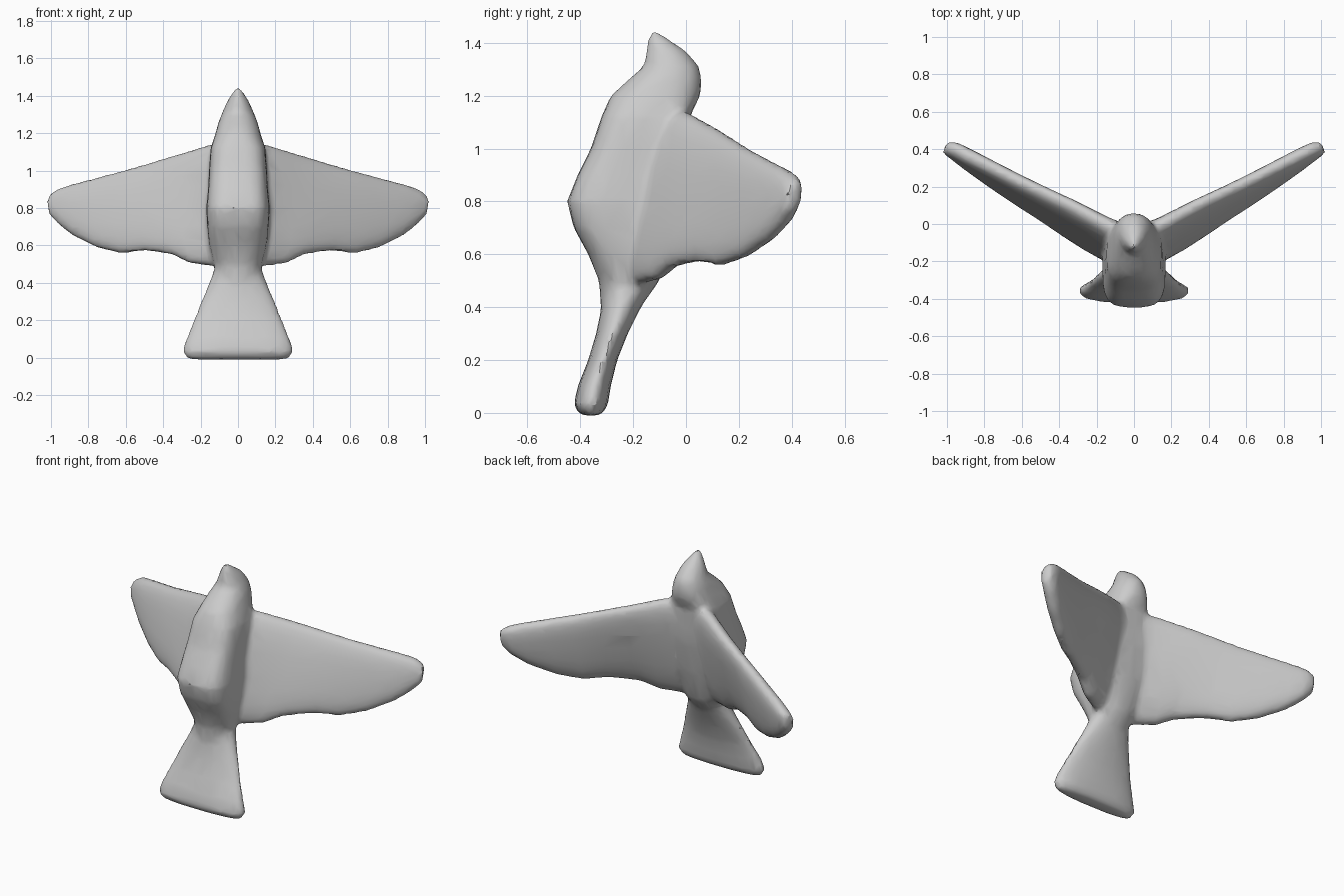
import bpy, bmesh
from math import sin, cos, tau
from mathutils import Vector

if "Cube" in bpy.data.objects:
    bpy.data.objects.remove(bpy.data.objects["Cube"])

grey = bpy.data.materials.new("clay grey")
grey.use_nodes = True
grey.diffuse_color = (0.6, 0.6, 0.6, 1)
grey.node_tree.nodes["Principled BSDF"].inputs["Base Color"].default_value = (0.6, 0.6, 0.6, 1)


def oval(center, a, b, power=2.0, sides=24):
    """Superellipse ring spanned by the half-axis vectors a and b."""
    def bend(v):
        return abs(v) ** (2 / power) * (1 if v >= 0 else -1)
    return [center + a * bend(cos(tau * i / sides)) + b * bend(sin(tau * i / sides))
            for i in range(sides)]


def loft(bm, rings):
    """Skin a row of rings and cap both ends."""
    loops = [[bm.verts.new(p) for p in ring] for ring in rings]
    for low, high in zip(loops, loops[1:]):
        for i in range(len(low)):
            j = (i + 1) % len(low)
            bm.faces.new((low[i], low[j], high[j], high[i]))
    bm.faces.new(loops[0][::-1])
    bm.faces.new(loops[-1])


def upright(rows):
    """Rings stacked in z from (z, front y, back y, half width, squareness)."""
    return [oval(Vector((0, (f + b) / 2, z)), Vector((w, 0, 0)),
                 Vector((0, (b - f) / 2, 0)), p) for z, f, b, w, p in rows]


bm = bmesh.new()

# Body, from the rump up to the beak
loft(bm, upright([
    (0.36, -0.32, -0.20, 0.09, 2), (0.50, -0.33, -0.10, 0.13, 2.3),
    (0.60, -0.37, -0.07, 0.155, 2.8), (0.70, -0.425, -0.04, 0.165, 3.3),
    (0.80, -0.45, -0.02, 0.17, 3.5), (0.90, -0.41, 0.0, 0.16, 3.5),
    (1.00, -0.36, 0.01, 0.155, 3.3), (1.12, -0.32, 0.015, 0.147, 3),
    (1.20, -0.285, 0.055, 0.12, 2.5), (1.26, -0.22, 0.06, 0.105, 2.2),
    (1.31, -0.16, 0.05, 0.085, 2), (1.37, -0.15, 0.0, 0.06, 2),
    (1.41, -0.145, -0.06, 0.035, 2), (1.445, -0.14, -0.11, 0.012, 2)]))

# Fanned tail
loft(bm, upright([
    (-0.01, -0.40, -0.32, 0.27, 2.5), (0.03, -0.425, -0.295, 0.30, 2.5),
    (0.10, -0.41, -0.285, 0.28, 2.3), (0.20, -0.37, -0.26, 0.24, 2),
    (0.30, -0.34, -0.22, 0.20, 2), (0.40, -0.32, -0.17, 0.155, 2),
    (0.52, -0.32, -0.10, 0.11, 2)]))

# Wings: x, leading edge (y, z), trailing edge (y, z), half thickness
wing = [
    (0.00, -0.06, 1.13, -0.21, 0.49, 0.07), (0.15, 0.0, 1.14, -0.16, 0.49, 0.065),
    (0.25, 0.055, 1.11, -0.11, 0.50, 0.06), (0.35, 0.11, 1.08, -0.05, 0.55, 0.055),
    (0.50, 0.18, 1.035, 0.05, 0.57, 0.05), (0.62, 0.235, 1.0, 0.13, 0.555, 0.05),
    (0.75, 0.30, 0.965, 0.22, 0.585, 0.048), (0.88, 0.365, 0.93, 0.315, 0.65, 0.045),
    (0.96, 0.405, 0.905, 0.375, 0.715, 0.04), (1.01, 0.42, 0.87, 0.40, 0.77, 0.03)]
for side in (1, -1):
    rings = []
    for x, ly, lz, ty, tz, t in wing:
        lead, trail = Vector((side * x, ly, lz)), Vector((side * x, ty, tz))
        rings.append(oval((lead + trail) / 2, (lead - trail) / 2,
                          Vector((-side * 0.5 * t, t, 0)), 2.6))
    loft(bm, rings)

bmesh.ops.recalc_face_normals(bm, faces=bm.faces)
mesh = bpy.data.meshes.new("bird")
bm.to_mesh(mesh)
bm.free()
mesh.materials.append(grey)
bird = bpy.data.objects.new("bird", mesh)
bpy.context.collection.objects.link(bird)
bpy.context.view_layer.objects.active = bird
bird.select_set(True)

# Fuse the parts into one softly faceted carving
remesh = bird.modifiers.new("fuse", "REMESH")
remesh.mode = "VOXEL"
remesh.voxel_size = 0.016
soften = bird.modifiers.new("soften", "SMOOTH")
soften.factor = 0.5
soften.iterations = 8
facet = bird.modifiers.new("facet", "DECIMATE")
facet.ratio = 0.12
for name in ("fuse", "soften", "facet"):
    bpy.ops.object.modifier_apply(modifier=name)
bpy.ops.object.shade_smooth_by_angle(angle=0.5)
